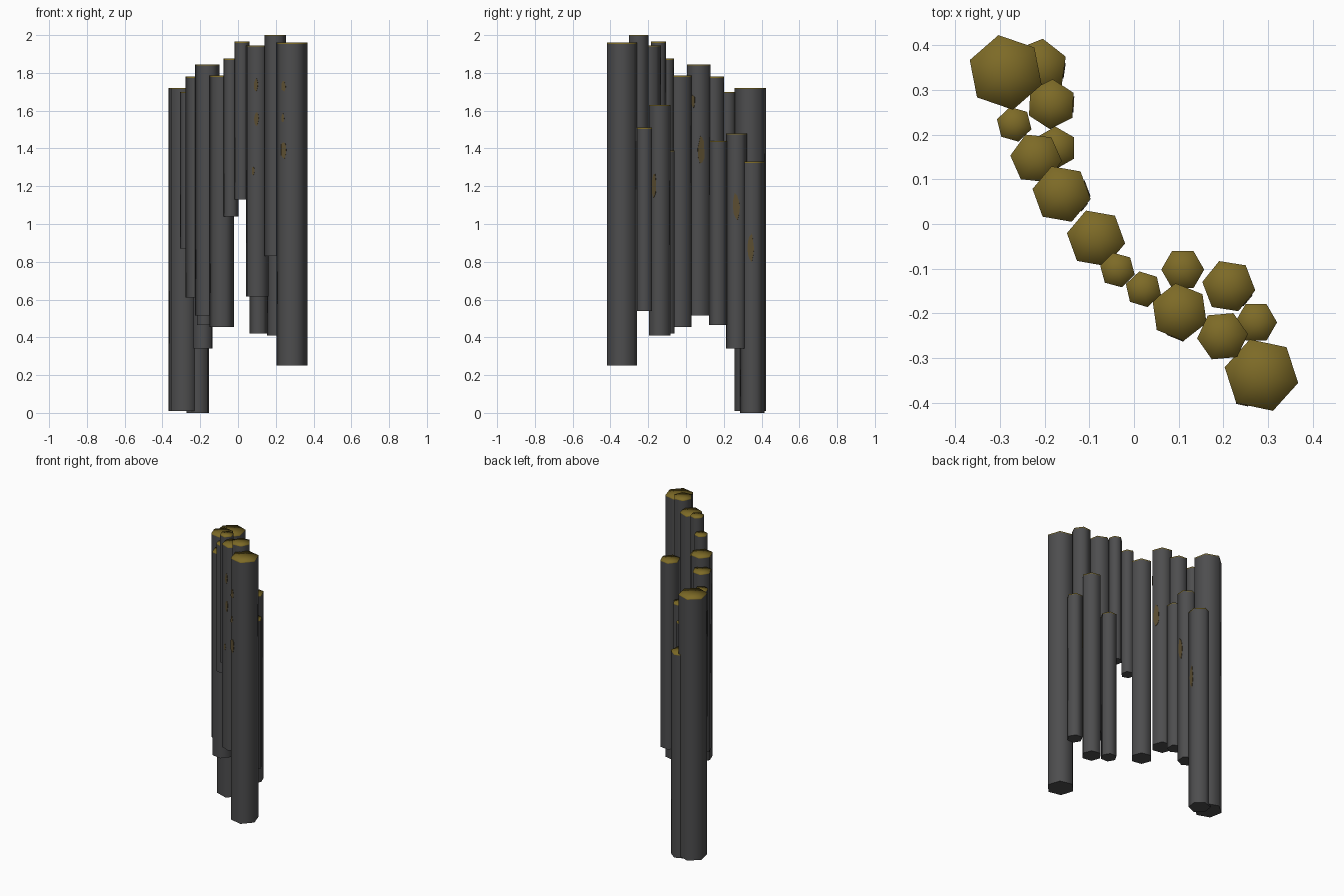
import bpy, bmesh, math, random

if "Cube" in bpy.data.objects:
    bpy.data.objects.remove(bpy.data.objects["Cube"])

random.seed(4)


def material(name, rgb):
    m = bpy.data.materials.new(name)
    m.diffuse_color = (*rgb, 1)
    m.use_nodes = True
    m.node_tree.nodes["Principled BSDF"].inputs["Base Color"].default_value = m.diffuse_color
    return m


STONE = material("dark grey basalt", (0.075, 0.075, 0.077))
MOSS = material("olive moss", (0.205, 0.145, 0.02))
LICHEN = material("brown lichen", (0.105, 0.075, 0.03))


def finish(bm, name, mats):
    me = bpy.data.meshes.new(name)
    bm.to_mesh(me)
    bm.free()
    for m in mats:
        me.materials.append(m)
    ob = bpy.data.objects.new(name, me)
    bpy.context.collection.objects.link(ob)
    return ob


def column(name, x, y, r, rot, z0, z1):
    """Hexagonal shaft with a thin mossy rim and a mossy cap."""
    bm = bmesh.new()
    rings = []
    for z in (z0, z1 - 0.006, z1):
        rings.append([bm.verts.new((x + r * math.cos(math.radians(rot + 60 * i)),
                                    y + r * math.sin(math.radians(rot + 60 * i)), z))
                      for i in range(6)])
    tip = bm.verts.new((x, y, z1))
    base = bm.faces.new(rings[0][::-1])
    for i in range(6):
        j = (i + 1) % 6
        for k in range(2):
            f = bm.faces.new((rings[k][i], rings[k][j], rings[k + 1][j], rings[k + 1][i]))
            f.smooth = True
            f.material_index = k
        f = bm.faces.new((rings[2][i], rings[2][j], tip))
        f.smooth = True
        f.material_index = 1
    for e in base.edges:
        e.smooth = False
    finish(bm, name, (STONE, MOSS))


def patch(name, col, face, u, z, w, h):
    """Jagged thin lichen plate on the column face whose normal is at angle face."""
    x, y, r = col[:3]
    a = math.radians(face)
    n, t = (math.cos(a), math.sin(a)), (-math.sin(a), math.cos(a))
    bm = bmesh.new()
    d = r * math.cos(math.pi / 6)
    layers = [[], []]
    for i in range(10):
        b = math.tau * i / 10
        k = random.uniform(0.65, 1.0)
        pu, pz = u * r + k * w / 2 * math.cos(b), z + k * h / 2 * math.sin(b)
        pu = max(-r / 2, min(r / 2, pu))
        for layer, off in zip(layers, (-0.001, 0.002)):
            layer.append(bm.verts.new((x + n[0] * (d + off) + t[0] * pu,
                                       y + n[1] * (d + off) + t[1] * pu, pz)))
    bm.faces.new(layers[0][::-1])
    bm.faces.new(layers[1])
    for i in range(10):
        j = (i + 1) % 10
        bm.faces.new((layers[0][i], layers[0][j], layers[1][j], layers[1][i]))
    finish(bm, name, (LICHEN,))


# Columns from back left to front right: x, y, radius, rotation, bottom, top
COLS = [
    (-0.287, 0.339, 0.085, -19, 0.01, 1.72),
    (-0.213, 0.350, 0.065, 22, 0.00, 1.33),
    (-0.185, 0.268, 0.056, 27, 0.34, 1.48),
    (-0.268, 0.223, 0.040, -16, 0.87, 1.70),
    (-0.219, 0.147, 0.058, -6, 0.61, 1.78),
    (-0.176, 0.170, 0.048, 30, 0.465, 1.44),
    (-0.162, 0.067, 0.066, -10, 0.515, 1.845),
    (-0.085, -0.032, 0.066, -10, 0.455, 1.785),
    (-0.037, -0.103, 0.040, -15, 1.04, 1.875),
    (0.021, -0.146, 0.041, -17, 1.13, 1.965),
    (0.109, -0.102, 0.048, 0, 0.42, 1.39),
    (0.102, -0.197, 0.065, 38, 0.615, 1.945),
    (0.212, -0.139, 0.060, -9, 0.41, 1.63),
    (0.198, -0.251, 0.057, 5, 0.83, 2.00),
    (0.273, -0.220, 0.047, 0, 0.54, 1.51),
    (0.285, -0.338, 0.084, -12, 0.25, 1.96),
]
for i, c in enumerate(COLS):
    column(f"basalt_column_{i + 1}", *c)

# Lichen patches: column index, face angle, offset along face, height, width, length
PATCHES = [
    (11, -112, 0.25, 1.74, 0.03, 0.08), (11, -112, 0.30, 1.56, 0.03, 0.09),
    (11, -112, 0.00, 1.28, 0.02, 0.05), (15, -102, -0.35, 1.73, 0.03, 0.06),
    (15, -102, -0.40, 1.56, 0.02, 0.06), (15, -102, -0.35, 1.39, 0.04, 0.11),
    (6, -40, 0.15, 1.65, 0.03, 0.08), (6, 20, -0.10, 1.40, 0.045, 0.17),
    (12, -40, 0.10, 1.20, 0.04, 0.14), (2, -3, 0.00, 1.09, 0.05, 0.16),
    (1, -8, 0.00, 0.87, 0.05, 0.17),
]
for i, (c, face, u, z, w, h) in enumerate(PATCHES):
    patch(f"lichen_patch_{i + 1}", COLS[c], face, u, z, w, h)
